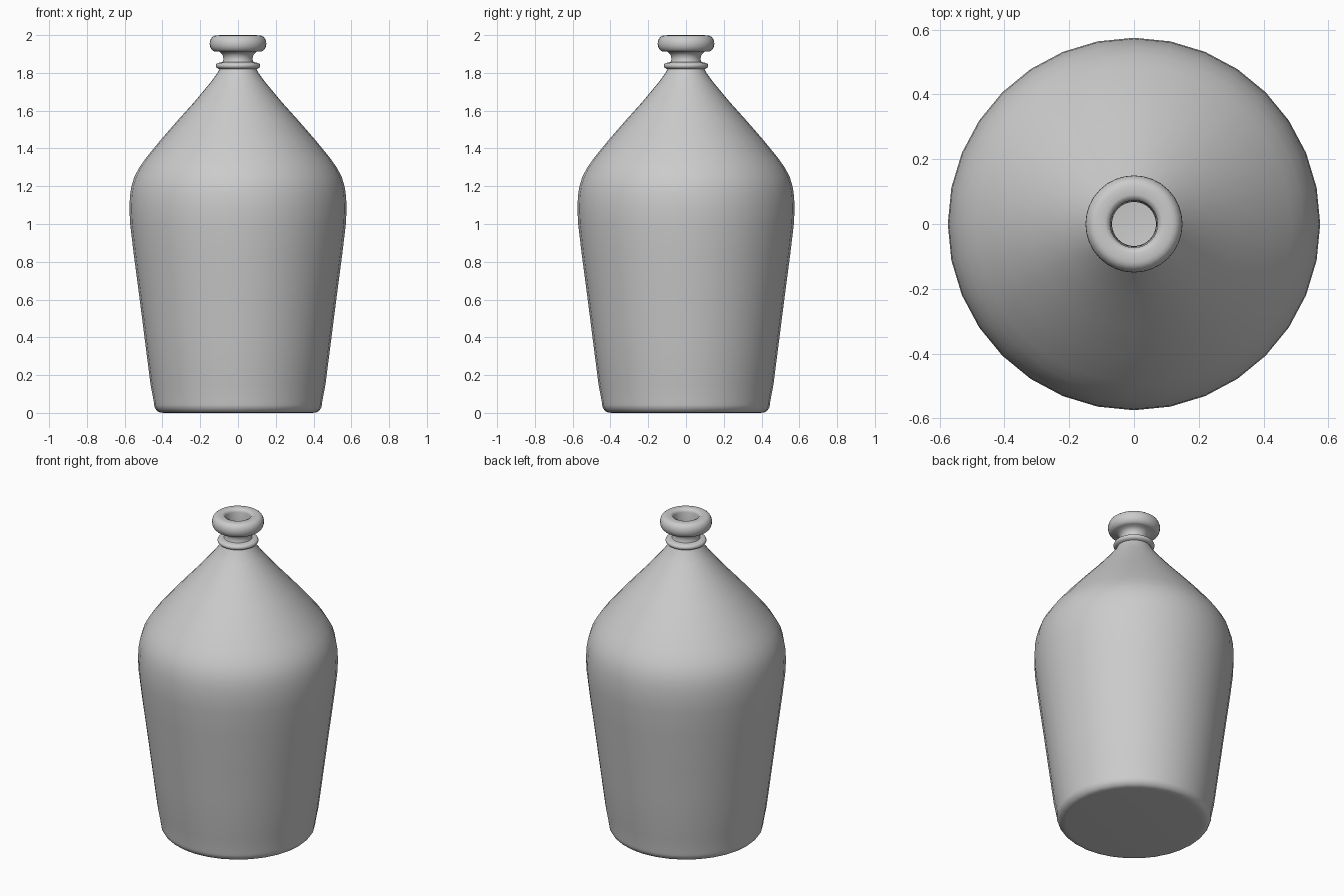
import bpy, bmesh, math
from mathutils import Matrix, Vector

cube = bpy.data.objects.get("Cube")
if cube:
    bpy.data.objects.remove(cube, do_unlink=True)

SEGMENTS = 32

clay = bpy.data.materials.new("plain grey")
clay.use_nodes = True
grey = (0.6, 0.6, 0.6, 1)
clay.diffuse_color = grey
clay.node_tree.nodes["Principled BSDF"].inputs["Base Color"].default_value = grey
clay.node_tree.nodes["Principled BSDF"].inputs["Roughness"].default_value = 0.6


def lathe(name, profile, segments=SEGMENTS):
    """Spin a (radius, height) profile around z into a smooth object."""
    bm = bmesh.new()
    verts = [bm.verts.new((r, 0, z)) for r, z in profile]
    edges = [bm.edges.new(pair) for pair in zip(verts, verts[1:])]
    bmesh.ops.spin(bm, geom=verts + edges, cent=(0, 0, 0), axis=(0, 0, 1),
                   angle=math.tau, steps=segments, use_duplicate=False)
    bmesh.ops.remove_doubles(bm, verts=bm.verts, dist=0.0005)
    bmesh.ops.recalc_face_normals(bm, faces=bm.faces)
    mesh = bpy.data.meshes.new(name)
    bm.to_mesh(mesh)
    bm.free()
    mesh.materials.append(clay)
    obj = bpy.data.objects.new(name, mesh)
    bpy.context.collection.objects.link(obj)
    bpy.ops.object.select_all(action="DESELECT")
    obj.select_set(True)
    bpy.context.view_layer.objects.active = obj
    bpy.ops.object.shade_smooth_by_angle(angle=math.radians(50))
    return obj


def arc(r, z, rx, rz, start, end, steps):
    """Elliptical arc of profile points, angles in degrees."""
    angles = [math.radians(start + (end - start) * i / steps) for i in range(steps + 1)]
    return [(r + rx * math.cos(a), z + rz * math.sin(a)) for a in angles]


# Outer wall: flat base, rounded foot, flaring side, shoulder and cone
foot = [(0, 0), (0.39, 0)] + arc(0.40, 0.05, 0.045, 0.05, -75, 5, 5)
side = [(0.463, 0.15), (0.495, 0.4), (0.523, 0.62), (0.552, 0.84),
        (0.571, 1.0), (0.575, 1.08), (0.572, 1.15)]
shoulder = [(0.564, 1.2), (0.549, 1.25), (0.522, 1.3), (0.487, 1.35),
            (0.405, 1.45), (0.318, 1.55), (0.228, 1.65), (0.145, 1.75), (0.108, 1.8)]

# Collar ring, pinched neck and rolled lip
collar = [(0.098, 1.82)] + arc(0.10, 1.838, 0.018, 0.016, -70, 90, 6)
neck = [(0.082, 1.857), (0.076, 1.875), (0.082, 1.895), (0.098, 1.912)]
lip = arc(0.118, 1.955, 0.032, 0.043, -80, 90, 9) + [(0.09, 2.0)]

# Mouth and hollow inside
mouth = [(0.077, 1.994), (0.073, 1.98), (0.07, 1.9), (0.068, 1.82)]
hollow = [(max(r - 0.035, 0.06), z - 0.012) for r, z in reversed(side + shoulder[:-1])]
floor = [(0.41, 0.07), (0.38, 0.04), (0, 0.04)]

lathe("bottle", foot + side + shoulder + collar + neck + lip + mouth + hollow + floor)
